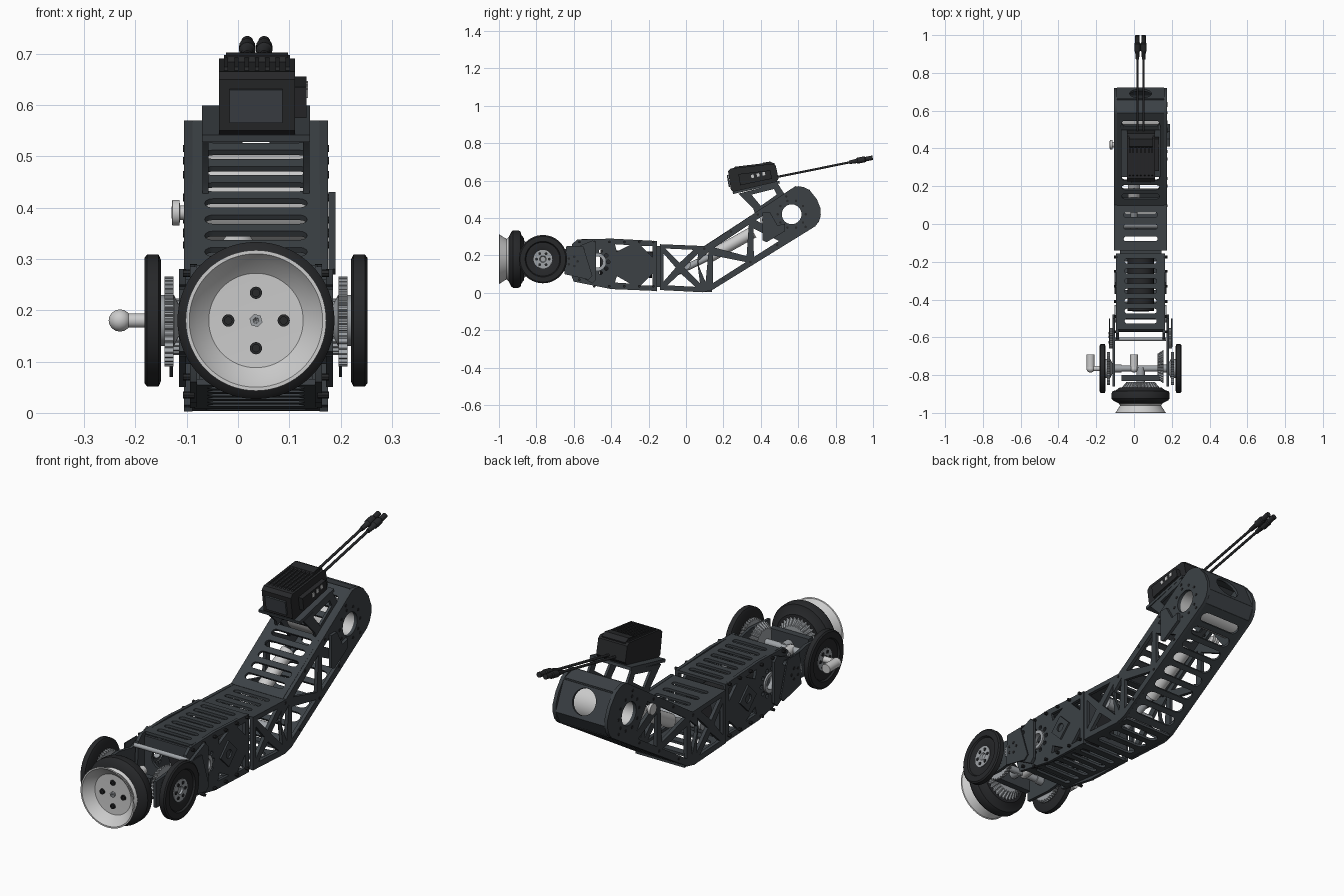
import bpy, bmesh
from math import sin, cos, pi, radians
from mathutils import Vector, Matrix

XC = 0.035  # centre line of the arm


def material(name, c):
    m = bpy.data.materials.new(name)
    m.diffuse_color = (*c, 1)
    return m


SLATE = material("slate", (0.045, 0.053, 0.06))
BLACK = material("black", (0.02, 0.021, 0.023))
LIGHT = material("light_grey", (0.62, 0.63, 0.64))
STEEL = material("steel", (0.35, 0.37, 0.39))


def add(name, mesh, mat):
    ob = bpy.data.objects.new(name, mesh)
    bpy.context.collection.objects.link(ob)
    mesh.materials.clear()
    mesh.materials.append(mat)
    mesh.shade_smooth()
    mesh.set_sharp_from_angle(angle=radians(35))
    return ob


def basis(d):
    d = Vector(d).normalized()
    a = d.orthogonal().normalized()
    return d, a, d.cross(a)


def lathe(name, origin, d, profile, mat, n=40):
    """Revolve (radius, height) pairs round direction d."""
    o = Vector(origin)
    d, a, b = basis(d)
    bm = bmesh.new()
    rings = [[bm.verts.new(o + d * h + (a * cos(2 * pi * i / n) + b * sin(2 * pi * i / n)) * r)
              for i in range(n)] for r, h in profile]
    for p, q in zip(rings, rings[1:]):
        for i in range(n):
            bm.faces.new((p[i], p[(i + 1) % n], q[(i + 1) % n], q[i]))
    return finish(name, bm, mat)


def finish(name, bm, mat):
    bmesh.ops.remove_doubles(bm, verts=bm.verts, dist=1e-5)
    bmesh.ops.recalc_face_normals(bm, faces=bm.faces)
    me = bpy.data.meshes.new(name)
    bm.to_mesh(me)
    bm.free()
    return add(name, me, mat)


def cyl(name, p, q, r, mat, n=24):
    L = (Vector(q) - Vector(p)).length
    return lathe(name, p, Vector(q) - Vector(p), [(0, 0), (r, 0), (r, L), (0, L)], mat, n)


def gear(name, origin, d, r0, r1, h, teeth, mat):
    """Spur gear, or bevel gear when r0 and r1 differ."""
    o = Vector(origin)
    d, a, b = basis(d)
    bm = bmesh.new()
    rings = []
    for r, z in ((r0, 0), (r1, h)):
        rings.append([bm.verts.new(o + d * z + (a * cos(t) + b * sin(t)) * r * (1 if i % 4 < 2 else 0.9))
                      for i in range(4 * teeth) for t in [2 * pi * i / (4 * teeth)]])
    n = 4 * teeth
    for i in range(n):
        bm.faces.new((rings[0][i], rings[0][(i + 1) % n], rings[1][(i + 1) % n], rings[1][i]))
    for r in rings:
        bm.faces.new(r)
    return finish(name, bm, mat)


def plate(name, loops, thick, matrix, mat):
    """Flat plate: first loop is the outline, the others are holes."""
    cu = bpy.data.curves.new(name, 'CURVE')
    cu.dimensions, cu.fill_mode, cu.extrude = '2D', 'BOTH', thick / 2
    for loop in loops:
        sp = cu.splines.new('POLY')
        sp.points.add(len(loop) - 1)
        for p, (u, v) in zip(sp.points, loop):
            p.co = (u, v, 0, 1)
        sp.use_cyclic_u = True
    tmp = bpy.data.objects.new(name + "_curve", cu)
    bpy.context.collection.objects.link(tmp)
    dg = bpy.context.evaluated_depsgraph_get()
    me = bpy.data.meshes.new_from_object(tmp.evaluated_get(dg))
    bpy.data.objects.remove(tmp)
    me.transform(matrix)
    me.name = name
    return add(name, me, mat)


def side(name, loops, x, thick, mat=SLATE):
    """Plate drawn in y, z."""
    m = Matrix(((0, 0, 1, x), (1, 0, 0, 0), (0, 1, 0, 0), (0, 0, 0, 1)))
    return plate(name, loops, thick, m, mat)


def panel(name, p, q, half, holes=(), thick=0.012, mat=SLATE):
    """Cross plate from p to q (y, z); holes are in x and distance along it."""
    d = Vector((0, q[0] - p[0], q[1] - p[1]))
    L = d.length
    d.normalize()
    m = Matrix(((1, 0, 0, XC), (0, d.y, -d.z, p[0]), (0, d.z, d.y, p[1]), (0, 0, 0, 1)))
    return plate(name, [[(-half, 0), (half, 0), (half, L), (-half, L)], *holes], thick, m, mat)


def circle(u, v, r, n=24):
    return [(u + r * cos(2 * pi * i / n), v + r * sin(2 * pi * i / n)) for i in range(n)]


def slot(v, w, h):
    """Rounded slot centred on u = 0."""
    r = h / 2
    return [((w - r) * s + r * cos(t), v + r * sin(t)) for s, t0 in ((1, -pi / 2), (-1, pi / 2))
            for t in [t0 + k * pi / 6 for k in range(7)]]


def slots(v0, v1, n, w, fill=0.55):
    step = (v1 - v0) / n
    return [slot(v0 + (i + 0.5) * step, w, step * fill) for i in range(n)]


# Upper arm: bent side plates with truss openings
S, C = sin(radians(32.5)), cos(radians(32.5))


def arm(s, t):
    return (0.14 + s * C - t * S, 0.02 + s * S + t * C)


arm_outline = [(-0.14, 0.26), (0.10, 0.25), (0.58, 0.567), (0.60, 0.57), (0.63, 0.565), (0.66, 0.55), (0.70, 0.50),
               (0.72, 0.45), (0.72, 0.41), (0.71, 0.38), (0.69, 0.355), (0.14, 0.015), (0.09, 0.003), (-0.14, 0.015)]
truss = [[arm(*p) for p in t] for t in (
    [(0.02, 0.025), (0.23, 0.025), (0.10, 0.15)], [(0.13, 0.18), (0.35, 0.185), (0.25, 0.05)],
    [(0.28, 0.025), (0.44, 0.025), (0.36, 0.155)], [(0.395, 0.185), (0.46, 0.185), (0.47, 0.05)],
    [(-0.01, 0.05), (0.09, 0.178), (0.01, 0.165)])]
truss += [[(-0.11, 0.237), (0.04, 0.23), (-0.035, 0.16)], [(-0.12, 0.21), (-0.12, 0.06), (-0.055, 0.135)],
          [(-0.10, 0.04), (0.05, 0.032), (-0.03, 0.105)], [(0.065, 0.21), (0.075, 0.05), (-0.01, 0.135)]]
# Forearm: side plates with small openings and a ring of holes
fore_outline = [(-0.61, 0.26), (-0.58, 0.285), (-0.40, 0.29), (-0.155, 0.277), (-0.155, 0.01), (-0.40, 0.02),
                (-0.60, 0.06), (-0.62, 0.11)]
fore_holes = [circle(-0.475 + 0.06 * cos(a), 0.165 + 0.06 * sin(a), 0.01, 10) for a in
              [k * pi / 5 for k in range(10)]]
fore_holes += [[(-0.18, 0.25), (-0.24, 0.25), (-0.18, 0.19)], [(-0.18, 0.04), (-0.24, 0.04), (-0.18, 0.10)],
               [(-0.30, 0.255), (-0.38, 0.26), (-0.37, 0.22)], [(-0.30, 0.05), (-0.38, 0.055), (-0.37, 0.09)],
               circle(-0.475, 0.165, 0.032)]
fork = [(-0.86, 0.12), (-0.86, 0.24), (-0.72, 0.25), (-0.62, 0.23), (-0.50, 0.28), (-0.48, 0.26), (-0.48, 0.07),
        (-0.50, 0.05), (-0.62, 0.12), (-0.72, 0.11)]

for s, tag in ((-1, "left"), (1, "right")):
    at = lambda off: XC + s * off
    side("upper_arm_side_" + tag, [arm_outline, *truss, circle(0.565, 0.42, 0.053, 32)], at(0.132), 0.016)
    side("forearm_side_" + tag, [fore_outline, *fore_holes], at(0.122), 0.014)
    side("diamond_boss_" + tag, [[(-0.37, 0.155), (-0.31, 0.215), (-0.25, 0.155), (-0.31, 0.095)],
                                 circle(-0.31, 0.155, 0.02)], at(0.132), 0.01)
    side("fork_plate_" + tag, [fork, circle(-0.475 - 0.08, 0.1, 0.012), circle(-0.555, 0.23, 0.012)], at(0.143), 0.014)
    side("thin_bracket_" + tag, [[(-0.65, 0.10), (-0.52, 0.07), (-0.50, 0.09), (-0.55, 0.25), (-0.64, 0.25)]],
         at(0.165), 0.006)
    # Bolt heads round the plates and the arm-end joint
    bolts = [(y, z) for y in (-0.57, -0.49, -0.41, -0.33, -0.25, -0.175) for z in (0.272, 0.07 if y < -.5 else 0.035)]
    bolts += [arm(v, w) for v in (0.08, 0.25, 0.42, 0.60) for w in (0.012, 0.205)]
    bolts += circle(0.565, 0.42, 0.075, 10)
    for y, z in bolts:
        cyl("bolt_" + tag, (at(0.12), y, z), (at(0.142), y, z), 0.007, BLACK, 8)
    # Side wheel, hub, gears and axle
    c = (at(0), -0.765, 0.18)
    lathe("side_wheel_" + tag, c, (s, 0, 0), [(0.05, 0.185), (0.118, 0.185), (0.129, 0.19), (0.129, 0.212),
          (0.122, 0.217), (0.095, 0.217), (0.09, 0.209), (0.06, 0.209), (0.05, 0.205), (0.05, 0.185)], BLACK, 56)
    lathe("wheel_hub_" + tag, c, (s, 0, 0), [(0, 0.10), (0.02, 0.10), (0.02, 0.145), (0.05, 0.16), (0.05, 0.208),
          (0.018, 0.208), (0.014, 0.20), (0, 0.20)], STEEL)
    for y, z in circle(-0.765, 0.18, 0.034, 6):
        cyl("hub_bolt_" + tag, (at(0.205), y, z), (at(0.211), y, z), 0.008, BLACK, 10)
    gear("spur_gear_" + tag, (at(0.161), -0.765, 0.178), (s, 0, 0), 0.088, 0.088, 0.017, 40, STEEL)
    gear("idler_gear_" + tag, (at(0.15), -0.605, 0.168), (s, 0, 0), 0.055, 0.055, 0.017, 26, STEEL)
    for y, z in circle(-0.605, 0.168, 0.026, 5):
        cyl("idler_bolt_" + tag, (at(0.16), y, z), (at(0.17), y, z), 0.007, BLACK, 10)
    lathe("bearing_ring_" + tag, (at(0), -0.475, 0.165), (s, 0, 0), [(0.03, 0.11), (0.03, 0.137), (0.046, 0.137),
          (0.046, 0.11)], STEEL)

# Cross panels with rounded slots
panel("upper_arm_top", (0.10, 0.245), (0.59, 0.565), 0.125, slots(0.03, 0.55, 9, 0.10))
panel("upper_arm_bottom", (0.14, 0.022), (0.69, 0.362), 0.125, slots(0.02, 0.62, 8, 0.105, 0.66))
panel("elbow_top", (-0.14, 0.252), (0.10, 0.243), 0.125, slots(0.03, 0.22, 3, 0.09, 0.4))
panel("elbow_bottom", (-0.14, 0.022), (0.14, 0.01), 0.125, slots(0.02, 0.26, 3, 0.10, 0.6))
panel("forearm_top", (-0.56, 0.282), (-0.157, 0.27), 0.12, slots(0.02, 0.39, 7, 0.085, 0.5))
panel("forearm_bottom", (-0.57, 0.06), (-0.157, 0.014), 0.12, slots(0.02, 0.39, 6, 0.095, 0.5))
panel("wrist_joint_plate", (-0.147, 0.03), (-0.147, 0.25), 0.11, [circle(0, 0.11, 0.07)], 0.02)
panel("arm_end_upper", (0.585, 0.563), (0.662, 0.542), 0.125)
panel("arm_end_face", (0.716, 0.415), (0.655, 0.55), 0.125, [circle(0, 0.074, 0.058, 32)])
panel("arm_end_lower", (0.685, 0.36), (0.716, 0.42), 0.125)
lathe("arm_end_bearing", (XC, 0.565, 0.42), (1, 0, 0), [(0.053, -0.124), (0.085, -0.124), (0.085, 0.124),
      (0.053, 0.124), (0.053, -0.124)], LIGHT)

# Actuator inside the arm, motor inside the forearm, side cover and knob
cyl("actuator_body", (0.0, 0.12, 0.19), (0.0, 0.36, 0.325), 0.032, LIGHT)
cyl("actuator_rod", (0.0, -0.05, 0.11), (0.0, 0.14, 0.20), 0.018, STEEL)
cyl("actuator_cross_pin", (-0.09, 0.0, 0.15), (0.16, 0.0, 0.15), 0.025, STEEL)
cyl("forearm_motor", (XC, -0.46, 0.16), (XC, -0.18, 0.15), 0.07, BLACK)
side("arm_side_cover", [[(0.41, 0.28), (0.43, 0.27), (0.53, 0.33), (0.53, 0.37), (0.49, 0.36), (0.45, 0.43),
                         (0.41, 0.43)]], 0.183, 0.014)
lathe("side_knob", (-0.10, 0.42, 0.39), (-1, 0, 0), [(0, 0), (0.014, 0), (0.014, 0.013), (0.025, 0.014),
      (0.025, 0.028), (0, 0.03)], LIGHT)

# Front wheel with concave light cup, four bolts and bevel gears
F = (XC, 0, 0.18)
lathe("front_wheel", F, (0, 1, 0), [(0, -0.865), (0.11, -0.865), (0.13, -0.88), (0.148, -0.885), (0.153, -0.895),
      (0.153, -0.925), (0.145, -0.935), (0.115, -0.95), (0, -0.95)], BLACK, 64)
lathe("front_cup", F, (0, 1, 0), [(0.12, -0.945), (0.108, -0.96), (0.132, -0.998), (0.137, -1.0), (0.130, -1.0),
      (0.115, -0.98), (0.092, -0.96), (0, -0.957)], LIGHT, 64)
for x, z in circle(XC, 0.18, 0.054, 4):
    lathe("cup_bolt", (x, 0, z), (0, 1, 0), [(0, -0.96), (0.007, -0.96), (0.007, -0.965), (0.012, -0.965),
          (0.012, -0.955)], BLACK, 16)
lathe("cup_centre_nut", F, (0, 1, 0), [(0, -0.962), (0.006, -0.966), (0.013, -0.966), (0.013, -0.955)], STEEL, 6)
gear("front_bevel_gear", (XC, -0.866, 0.18), (0, 1, 0), 0.10, 0.075, 0.03, 30, STEEL)
gear("side_bevel_gear", (0.155, -0.755, 0.18), (-1, 0, 0), 0.088, 0.068, 0.03, 30, STEEL)
cyl("front_shaft", (XC, -0.87, 0.18), (XC, -0.76, 0.18), 0.022, STEEL)
cyl("cross_axle", (-0.10, -0.765, 0.18), (0.17, -0.765, 0.18), 0.016, STEEL)
cyl("fork_tie_rod", (-0.10, -0.61, 0.24), (0.17, -0.61, 0.24), 0.01, STEEL)
panel("fork_yoke", (-0.815, 0.13), (-0.815, 0.23), 0.10, [], 0.03)
panel("forearm_front_wall", (-0.56, 0.08), (-0.56, 0.27), 0.115, [slot(0.1, 0.08, 0.09)])

# Elbow hose fittings
for x, tag in ((-0.23, "outer"), (0.0, "inner")):
    cyl(tag + "_fitting_stem", (x, -0.765, 0.18), (x + 0.07, -0.765, 0.18), 0.014, LIGHT)
    lathe(tag + "_fitting_ball", (x, -0.765, 0.18), (1, 0, 0), [(0.022 * sin(k * pi / 8), -0.022 * cos(k * pi / 8))
          for k in range(9)], LIGHT, 20)
    cyl(tag + "_fitting_outlet", (x, -0.765, 0.18), (x, -0.69, 0.18), 0.021, LIGHT)

# Sensor box on its bracket
leg = [(0.28, 0.53), (0.49, 0.585), (0.525, 0.53), (0.50, 0.50), (0.37, 0.42), (0.36, 0.45)]
for s, tag in ((-1, "left"), (1, "right")):
    side("bracket_leg_" + tag, [leg, [(0.35, 0.525), (0.47, 0.555), (0.485, 0.525), (0.40, 0.465)]],
         XC + s * 0.098, 0.012)
    panel_x = XC + s * 0.10
panel("bracket_shelf", (0.25, 0.535), (0.50, 0.592), 0.105, [slot(0.20, 0.06, 0.03)], 0.014)
box = [(0.225, 0.65), (0.24, 0.55), (0.255, 0.54), (0.485, 0.595), (0.495, 0.61), (0.48, 0.68), (0.465, 0.69),
       (0.24, 0.665)]
ob = side("sensor_box", [box], 0.037, 0.148, BLACK)
side("sensor_side_pod", [[(0.29, 0.575), (0.46, 0.61), (0.45, 0.655), (0.28, 0.635)]], 0.12, 0.026, BLACK)
side("sensor_rear_block", [[(0.40, 0.67), (0.41, 0.695), (0.45, 0.702), (0.475, 0.69), (0.47, 0.66)]], 0.037, 0.12, BLACK)
for i in range(7):
    side("cooling_fin", [[(0.25, 0.66), (0.26, 0.674), (0.45, 0.697), (0.46, 0.68)]], -0.023 + i * 0.02, 0.008, BLACK)
panel("sensor_screen", (0.233, 0.565), (0.222, 0.63), 0.052, [], 0.008, SLATE)
for y in (0.35, 0.38, 0.41):
    z = 0.613 + (y - 0.35) * 0.23
    side("port_button", [[(y, z), (y + 0.014, z + 0.003), (y + 0.011, z + 0.02), (y - 0.003, z + 0.017)]],
         0.134, 0.004, LIGHT)

# Twin cables with stepped plugs
for x in (0.018, 0.051):
    a, b = Vector((x, 0.48, 0.618)), Vector((x, 1.0, 0.723))
    L = (b - a).length
    lathe("cable", a, b - a, [(0, 0), (0.006, 0), (0.006, L * 0.78), (0, L * 0.78)], BLACK, 12)
    lathe("cable_plug", a, b - a, [(0, L - 0.13), (0.009, L - 0.13), (0.012, L - 0.09), (0.016, L - 0.085),
          (0.016, L - 0.045), (0.012, L - 0.04), (0.012, L - 0.002), (0, L - 0.002)], BLACK, 16)
